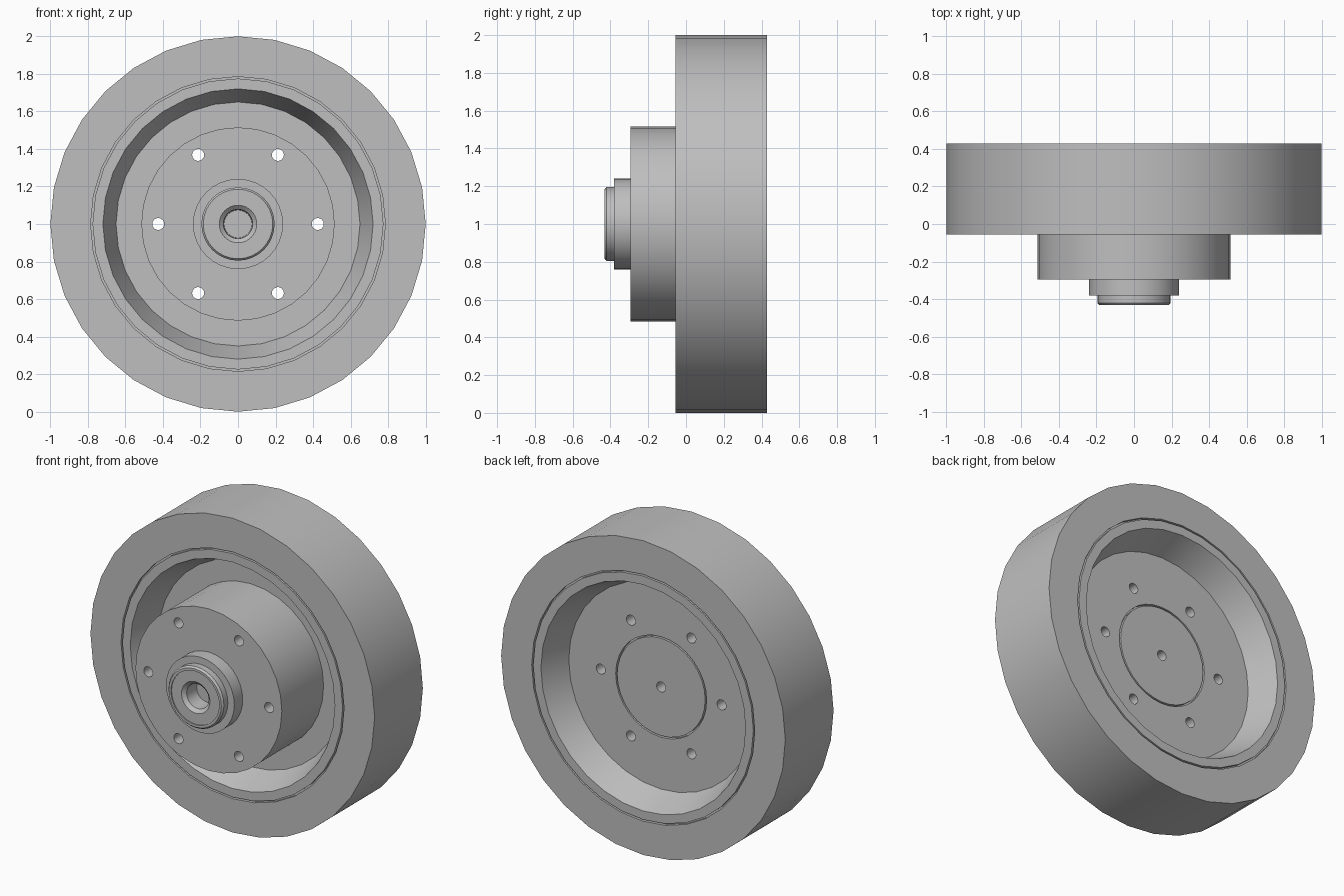
import bpy, bmesh, math
from mathutils import Matrix, Vector

cube = bpy.data.objects.get("Cube")
if cube:
    bpy.data.objects.remove(cube, do_unlink=True)

SIDES = 32
CENTRE_Z = 1.0

grey = bpy.data.materials.new("plain_grey")
grey.use_nodes = True
COLOUR = (0.52, 0.52, 0.52, 1)
grey.diffuse_color = COLOUR
grey.node_tree.nodes["Principled BSDF"].inputs["Base Color"].default_value = COLOUR


def add_object(name, bm):
    bmesh.ops.recalc_face_normals(bm, faces=bm.faces[:])
    mesh = bpy.data.meshes.new(name)
    bm.to_mesh(mesh)
    bm.free()
    mesh.materials.append(grey)
    obj = bpy.data.objects.new(name, mesh)
    bpy.context.collection.objects.link(obj)
    return obj


def activate(obj):
    bpy.ops.object.select_all(action='DESELECT')
    obj.select_set(True)
    bpy.context.view_layer.objects.active = obj


def lathe(name, profile, closed=False):
    """Turn a (radius, y) profile around the wheel axle."""
    bm = bmesh.new()
    verts = [bm.verts.new((r, y, CENTRE_Z)) for r, y in profile]
    edges = [bm.edges.new(pair) for pair in zip(verts, verts[1:])]
    if closed:
        edges.append(bm.edges.new((verts[-1], verts[0])))
    bmesh.ops.spin(bm, geom=verts + edges, cent=(0, 0, CENTRE_Z), axis=(0, 1, 0),
                   angle=math.tau, steps=SIDES, use_merge=False)
    bmesh.ops.remove_doubles(bm, verts=bm.verts[:], dist=0.0005)
    return add_object(name, bm)


FRONT, BACK = -0.055, 0.43       # tyre faces
WEB_FRONT, WEB_BACK = 0.125, 0.25
HUB_FACE = -0.295

# Tyre: plain wide ring
tyre = lathe("tyre", [(1, FRONT), (1, BACK), (0.785, BACK), (0.785, FRONT)], closed=True)

# Rim, web and hub, with a fine seam against the tyre and round the rear cap
rim = lathe("rim_and_hub", [
    (0, HUB_FACE), (0.515, HUB_FACE), (0.515, WEB_FRONT), (0.65, WEB_FRONT),
    (0.72, FRONT), (0.775, FRONT), (0.775, FRONT + 0.02), (0.79, FRONT + 0.02),
    (0.79, BACK - 0.02), (0.775, BACK - 0.02), (0.775, BACK), (0.72, BACK),
    (0.65, WEB_BACK), (0.32, WEB_BACK), (0.32, WEB_BACK - 0.02),
    (0.31, WEB_BACK - 0.02), (0.31, WEB_BACK), (0.032, WEB_BACK),
    (0.032, WEB_BACK - 0.12), (0, WEB_BACK - 0.12)])

# Stepped axle boss with a countersunk blind bore
boss = lathe("axle_boss", [
    (0, HUB_FACE + 0.01), (0.24, HUB_FACE + 0.01), (0.24, -0.38), (0.195, -0.38),
    (0.195, -0.42), (0.185, -0.432), (0.17, -0.432), (0.17, -0.425),
    (0.1, -0.425), (0.078, -0.405), (0.074, -0.31), (0, -0.31)])

# Six bolt holes through the hub
bm = bmesh.new()
for i in range(6):
    a = i * math.tau / 6
    spot = Vector((0.425 * math.cos(a), 0, CENTRE_Z + 0.425 * math.sin(a)))
    bmesh.ops.create_cone(bm, cap_ends=True, segments=16, radius1=0.032, radius2=0.032,
                          depth=2, matrix=Matrix.Translation(spot) @ Matrix.Rotation(math.pi / 2, 4, 'X'))
cutter = add_object("bolt_hole_cutter", bm)
cutter.hide_render = True
mod = rim.modifiers.new("bolt_holes", 'BOOLEAN')
mod.operation = 'DIFFERENCE'
mod.solver = 'EXACT'
mod.object = cutter
activate(rim)
bpy.ops.object.modifier_apply(modifier=mod.name)
bpy.data.objects.remove(cutter, do_unlink=True)

for part in (tyre, rim, boss):
    activate(part)
    bpy.ops.object.shade_smooth_by_angle(angle=math.radians(28))
